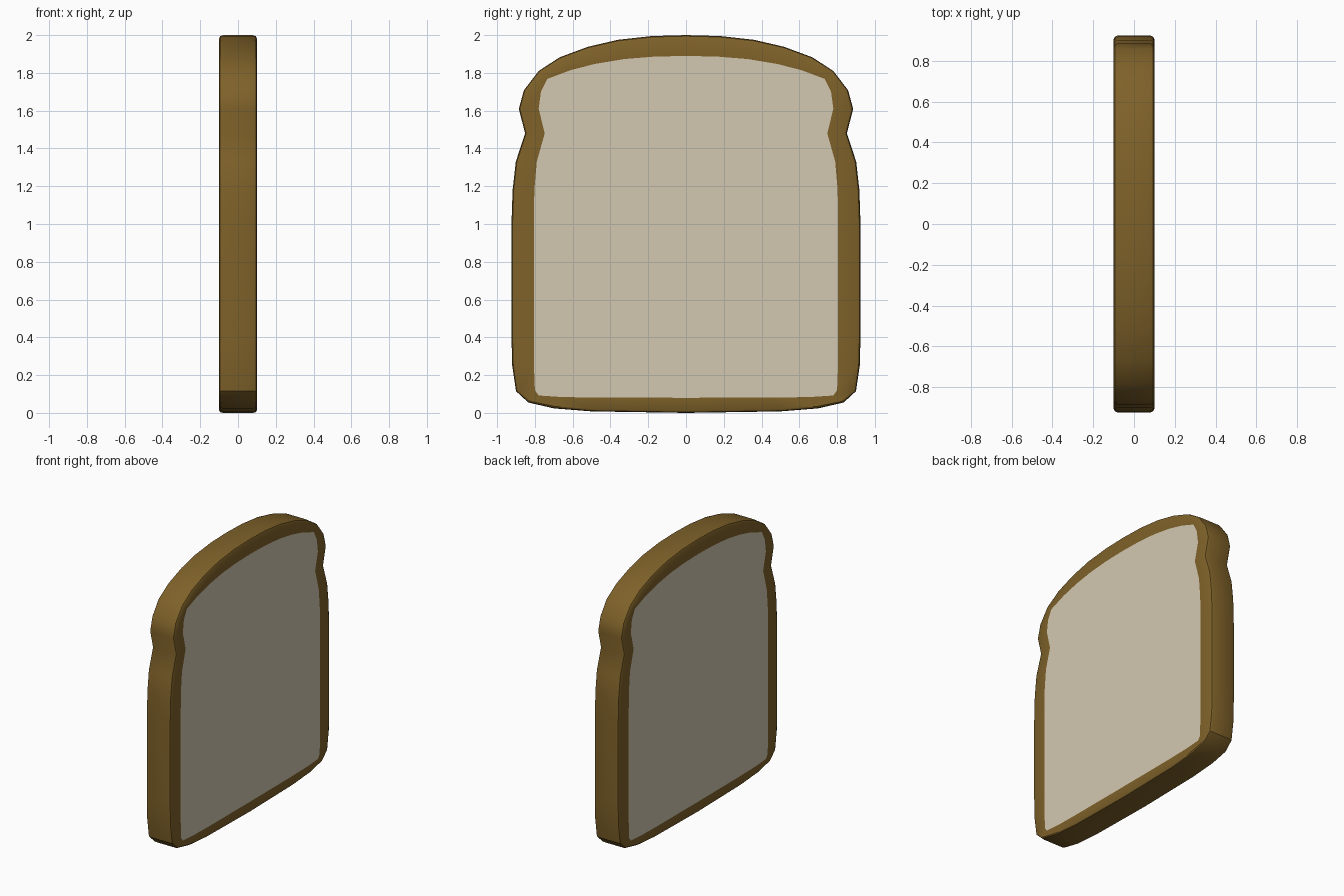
import bpy, bmesh

if "Cube" in bpy.data.objects:
    bpy.data.objects.remove(bpy.data.objects["Cube"])

# right half outlines (y, z), top to bottom, matched point for point
CRUST = [(0.18, 1.995), (0.36, 1.975), (0.52, 1.938), (0.67, 1.882), (0.78, 1.81),
         (0.858, 1.708), (0.885, 1.61), (0.852, 1.48), (0.901, 1.33), (0.918, 1.18),
         (0.924, 1.0), (0.924, 0.4), (0.92, 0.25), (0.90, 0.115), (0.835, 0.055),
         (0.70, 0.024), (0.50, 0.008)]
CRUMB = [(0.17, 1.886), (0.33, 1.873), (0.48, 1.848), (0.61, 1.815), (0.735, 1.768),
         (0.768, 1.70), (0.78, 1.61), (0.748, 1.48), (0.79, 1.33), (0.803, 1.18),
         (0.805, 1.0), (0.805, 0.4), (0.805, 0.25), (0.80, 0.12), (0.78, 0.092),
         (0.66, 0.084), (0.48, 0.081)]


def loop(half, top, bottom):
    """Mirror a half outline into a closed loop."""
    return [(0, top)] + half + [(0, bottom)] + [(-y, z) for y, z in reversed(half)]


def material(name, rgb):
    m = bpy.data.materials.new(name)
    m.diffuse_color = (*rgb, 1)
    m.use_nodes = True
    m.node_tree.nodes["Principled BSDF"].inputs["Base Color"].default_value = m.diffuse_color
    return m


outer = loop(CRUST, 2.0, 0.0)
inner = loop(CRUMB, 1.89, 0.08)
n = len(outer)
bm = bmesh.new()

# cross-section: (x, blend from crust edge to crumb edge)
half_section = [(0.078, 0.0), (0.094, 0.05), (0.1, 0.17), (0.1, 1.0)]
section = [(-x, t) for x, t in reversed(half_section)] + half_section
rings = []
for x, t in section:
    rings.append([bm.verts.new((x, a[0] + (b[0] - a[0]) * t, a[1] + (b[1] - a[1]) * t))
                  for a, b in zip(outer, inner)])

# crust skin
for r, s in zip(rings, rings[1:]):
    for i in range(n):
        j = (i + 1) % n
        bm.faces.new((r[i], r[j], s[j], s[i]))

# crumb faces on both sides
for ring in (rings[0], rings[-1]):
    bm.faces.new(ring).material_index = 1

bmesh.ops.recalc_face_normals(bm, faces=bm.faces)
mesh = bpy.data.meshes.new("bread_slice")
bm.to_mesh(mesh)
bm.free()
mesh.materials.append(material("crust_brown", (0.21, 0.12, 0.022)))
mesh.materials.append(material("crumb_cream", (0.65, 0.58, 0.44)))
bread = bpy.data.objects.new("bread_slice", mesh)
bpy.context.collection.objects.link(bread)
bpy.context.view_layer.objects.active = bread
bread.select_set(True)
bpy.ops.object.shade_smooth_by_angle(angle=0.6)
